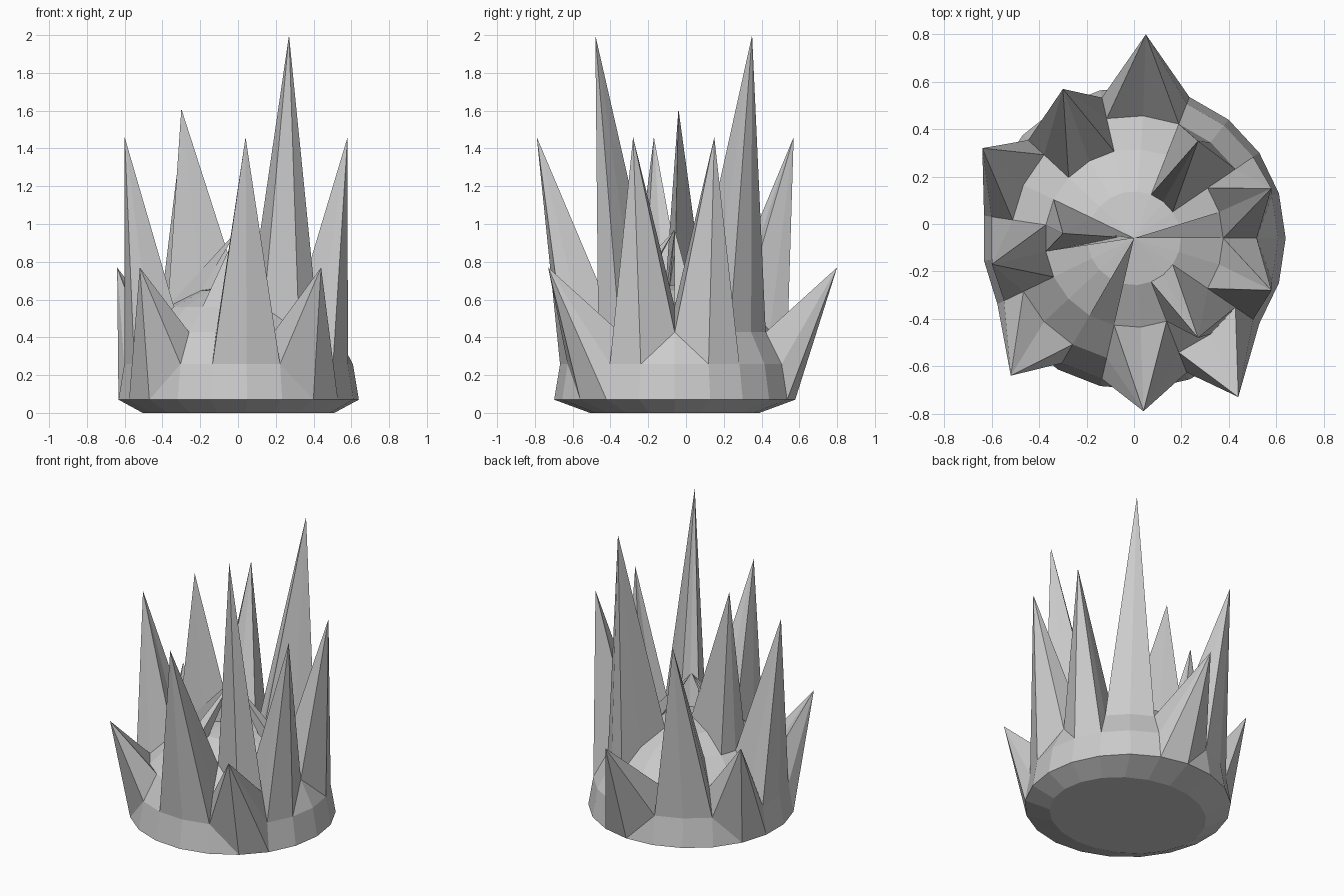
import bpy
import bmesh
from math import cos, sin, radians, tau
from mathutils import Vector

cube = bpy.data.objects.get("Cube")
if cube:
    bpy.data.objects.remove(cube)

SEGMENTS = 21
RADIUS = 0.64
CENTRE = Vector((0, -0.06, 0.07))

stone = bpy.data.materials.new("grey stone")
stone.use_nodes = True
grey = (0.6, 0.6, 0.6, 1)
stone.diffuse_color = grey
stone.node_tree.nodes["Principled BSDF"].inputs["Base Color"].default_value = grey


def dome_point(segment, ring):
    """Point on the slightly flattened dome; ring zero is the rim."""
    turn, rise = tau * segment / SEGMENTS, radians(18 * ring)
    out = RADIUS * cos(rise)
    return CENTRE + Vector((out * cos(turn), out * sin(turn), 0.95 * RADIUS * sin(rise)))


def finish(name, bm):
    mesh = bpy.data.meshes.new(name)
    bm.to_mesh(mesh)
    bm.free()
    mesh.materials.append(stone)
    obj = bpy.data.objects.new(name, mesh)
    bpy.context.collection.objects.link(obj)


def make_mound():
    bm = bmesh.new()
    # Flat underside, then the faceted rings of the dome
    foot = []
    for s in range(SEGMENTS):
        turn = tau * s / SEGMENTS
        foot.append(bm.verts.new((0.51 * cos(turn), CENTRE.y + 0.45 * sin(turn), 0)))
    bm.faces.new(foot[::-1])
    lower = foot
    for ring in range(5):
        upper = [bm.verts.new(dome_point(s, ring)) for s in range(SEGMENTS)]
        for s in range(SEGMENTS):
            t = (s + 1) % SEGMENTS
            bm.faces.new((lower[s], lower[t], upper[t], upper[s]))
        lower = upper
    apex = bm.verts.new(dome_point(0, 5))
    for s in range(SEGMENTS):
        bm.faces.new((lower[s], lower[(s + 1) % SEGMENTS], apex))
    finish("mound", bm)


def make_spike(name, tip, segments, rings, cut=None):
    """Draw a patch of the dome out to a point, optionally without one corner."""
    first, last = segments
    low, high = rings
    outline = [(s, low) for s in range(first, last + 1)]
    outline += [(last, r) for r in range(low + 1, high + 1)]
    outline += [(s, high) for s in range(last - 1, first - 1, -1)]
    outline += [(first, r) for r in range(high - 1, low, -1)]
    if cut is not None:
        outline.remove((cut, low))
    bm = bmesh.new()
    base = [bm.verts.new(dome_point(*spot)) for spot in outline]
    point = bm.verts.new(tip)
    for a, b in zip(base, base[1:] + base[:1]):
        if (a.co - b.co).length > 0.001:
            bm.faces.new((a, b, point))
    bmesh.ops.remove_doubles(bm, verts=bm.verts[:], dist=0.0005)
    finish(name, bm)


make_mound()

# Short spikes splaying out from the rim
make_spike("back_rim_spike", (0.05, 0.80, 0.77), (4, 6), (0, 2), cut=6)
make_spike("right_rim_spike", (-0.64, 0.32, 0.77), (8, 10), (0, 2), cut=8)
make_spike("front_right_rim_spike", (-0.52, -0.64, 0.77), (12, 14), (0, 2), cut=14)
make_spike("front_left_rim_spike", (0.44, -0.73, 0.77), (17, 19), (0, 2), cut=17)

# Tall spikes around the shoulder
make_spike("front_spike", (0.04, -0.79, 1.46), (15, 17), (1, 3))
make_spike("left_front_spike", (0.58, -0.28, 1.46), (19, 21), (1, 3), cut=21)
make_spike("left_back_spike", (0.58, 0.15, 1.46), (0, 2), (1, 3), cut=0)
make_spike("back_right_spike", (-0.30, 0.57, 1.46), (6, 8), (1, 3))
make_spike("right_spike", (-0.60, -0.17, 1.46), (10, 12), (1, 3))

# Highest spikes near the crown
make_spike("left_front_high_spike", (0.27, -0.48, 2.0), (17, 19), (2, 4), cut=17)
make_spike("left_back_high_spike", (0.27, 0.35, 2.0), (2, 4), (2, 4))
make_spike("right_high_spike", (-0.30, -0.04, 1.61), (9, 11), (3, 5))

# Narrow fins rising to a shared point over the crown
for name, start in (("left_fin", 0), ("front_fin", 14), ("right_fin", 10)):
    make_spike(name, CENTRE + Vector((0, 0, 0.9)), (start, start + 1), (3, 4))
